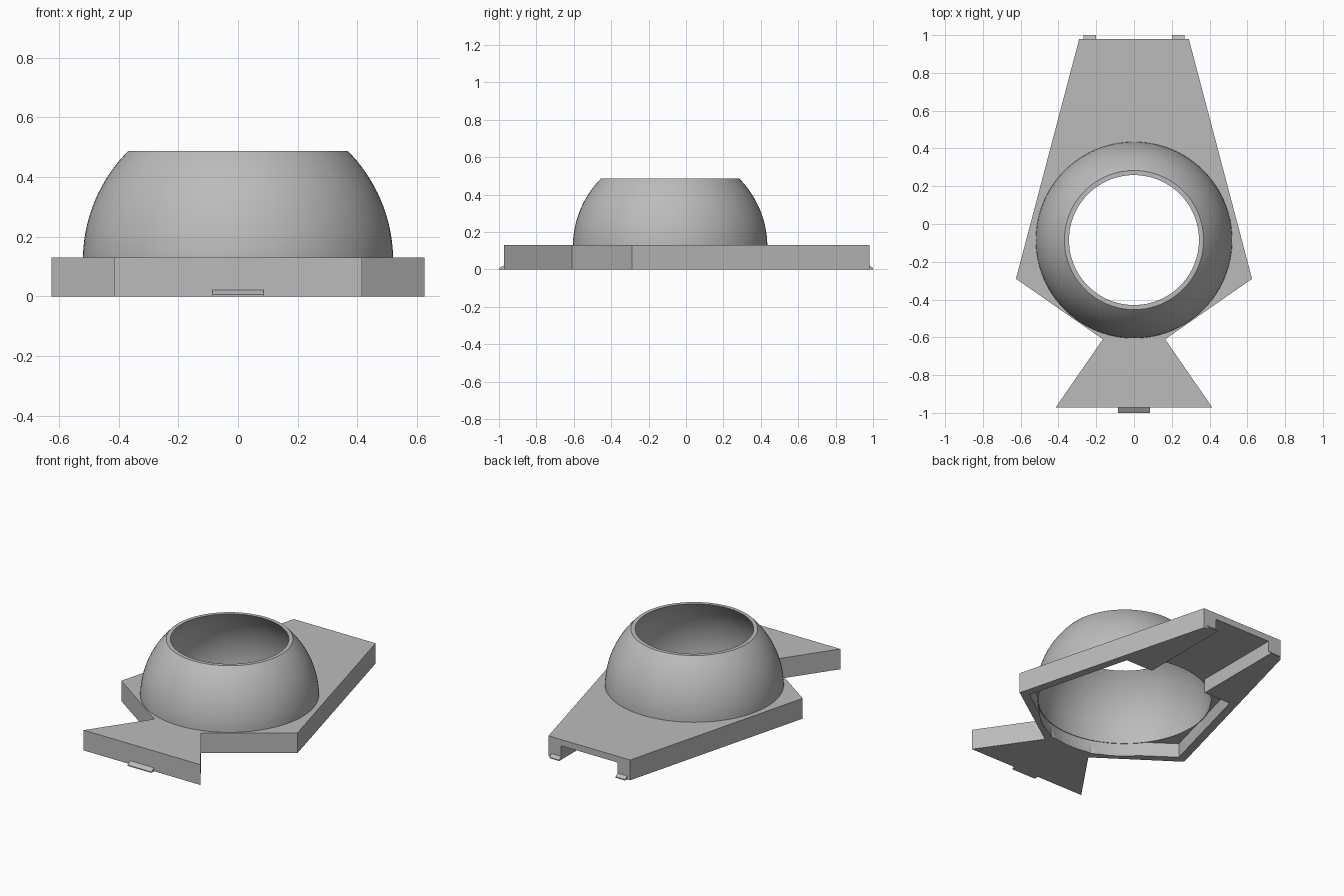
import bpy, bmesh
from math import sin, cos, asin, pi
from mathutils import Vector, Matrix

if "Cube" in bpy.data.objects:
    bpy.data.objects.remove(bpy.data.objects["Cube"], do_unlink=True)

grey = bpy.data.materials.new("plain grey")
grey.use_nodes = True
grey.diffuse_color = (0.5, 0.5, 0.5, 1)
grey.node_tree.nodes["Principled BSDF"].inputs["Base Color"].default_value = (0.5, 0.5, 0.5, 1)

TOP, CEILING = 0.13, 0.09
DOME = Vector((0, -0.085, 0.12))
OUTER, INNER, RIM = 0.52, 0.503, 0.487


def finish(name, bm):
    bmesh.ops.recalc_face_normals(bm, faces=bm.faces)
    mesh = bpy.data.meshes.new(name)
    bm.to_mesh(mesh)
    bm.free()
    obj = bpy.data.objects.new(name, mesh)
    bpy.context.collection.objects.link(obj)
    mesh.materials.append(grey)
    return obj


def prism(name, half, z0, z1):
    """Extrude an outline mirrored in x; half lists its +x points."""
    bm = bmesh.new()
    outline = half + [(-x, y) for x, y in reversed(half)]
    face = bm.faces.new([bm.verts.new((x, y, z0)) for x, y in outline])
    up = bmesh.ops.extrude_face_region(bm, geom=[face])["geom"]
    bmesh.ops.translate(bm, vec=(0, 0, z1 - z0),
                        verts=[v for v in up if isinstance(v, bmesh.types.BMVert)])
    return finish(name, bm)


def cut(obj, cutter):
    mod = obj.modifiers.new("cut", "BOOLEAN")
    mod.operation, mod.solver, mod.object = "DIFFERENCE", "EXACT", cutter
    bpy.context.view_layer.objects.active = obj
    bpy.ops.object.modifier_apply(modifier=mod.name)
    bpy.data.objects.remove(cutter, do_unlink=True)


# Base plate with flared tail
base = prism("base_plate", [(0.29, 0.98), (0.625, -0.29), (0.165, -0.61), (0.415, -0.972)], 0, TOP)

# Underside pocket and the channel running out of the back
cut(base, prism("pocket_cutter", [(0.2, 1.1), (0.2, 0.4), (0.39, 0.4), (0.567, -0.27),
                                  (0.15, -0.565)], -0.1, CEILING))

# Round opening below the dome
bm = bmesh.new()
bmesh.ops.create_uvsphere(bm, u_segments=96, v_segments=48, radius=INNER + 0.004,
                          matrix=Matrix.Translation(DOME))
cut(base, finish("round_cutter", bm))


# Hollow dome, open at top and bottom
def arc(radius, steps=20):
    low, high = (asin((z - DOME.z) / radius) for z in (CEILING, RIM))
    angles = [low + (high - low) * i / steps for i in range(steps + 1)]
    return [DOME + radius * Vector((cos(a), 0, sin(a))) for a in angles]


bm = bmesh.new()
profile = [bm.verts.new(p) for p in arc(OUTER) + arc(INNER)[::-1]]
edges = [bm.edges.new((a, b)) for a, b in zip(profile, profile[1:] + profile[:1])]
bmesh.ops.spin(bm, geom=profile + edges, cent=DOME, axis=(0, 0, 1), angle=2 * pi,
               steps=96, use_duplicate=False)
bmesh.ops.remove_doubles(bm, verts=bm.verts, dist=0.0005)
dome = finish("dome", bm)

# Smooth dome with crisp rims
for obj in (base, dome):
    bpy.ops.object.select_all(action="DESELECT")
    obj.select_set(True)
    bpy.context.view_layer.objects.active = obj
    bpy.ops.object.shade_smooth_by_angle(angle=pi / 6)


# Small wedge catches on the back legs and the tail
def catch(name, x0, x1, y_wall, y_tip):
    bm = bmesh.new()
    section = [(y_wall, 0), (y_tip, 0), (y_tip, 0.006), (y_wall, 0.022)]
    ends = [[bm.verts.new((x, y, z)) for y, z in section] for x in (x0, x1)]
    for end in ends:
        bm.faces.new(end)
    for i in range(4):
        j = (i + 1) % 4
        bm.faces.new((ends[0][i], ends[0][j], ends[1][j], ends[1][i]))
    finish(name, bm)


catch("back_left_catch", 0.2, 0.268, 0.98, 1.0)
catch("back_right_catch", -0.268, -0.2, 0.98, 1.0)
catch("tail_catch", -0.085, 0.085, -0.972, -1.0)
